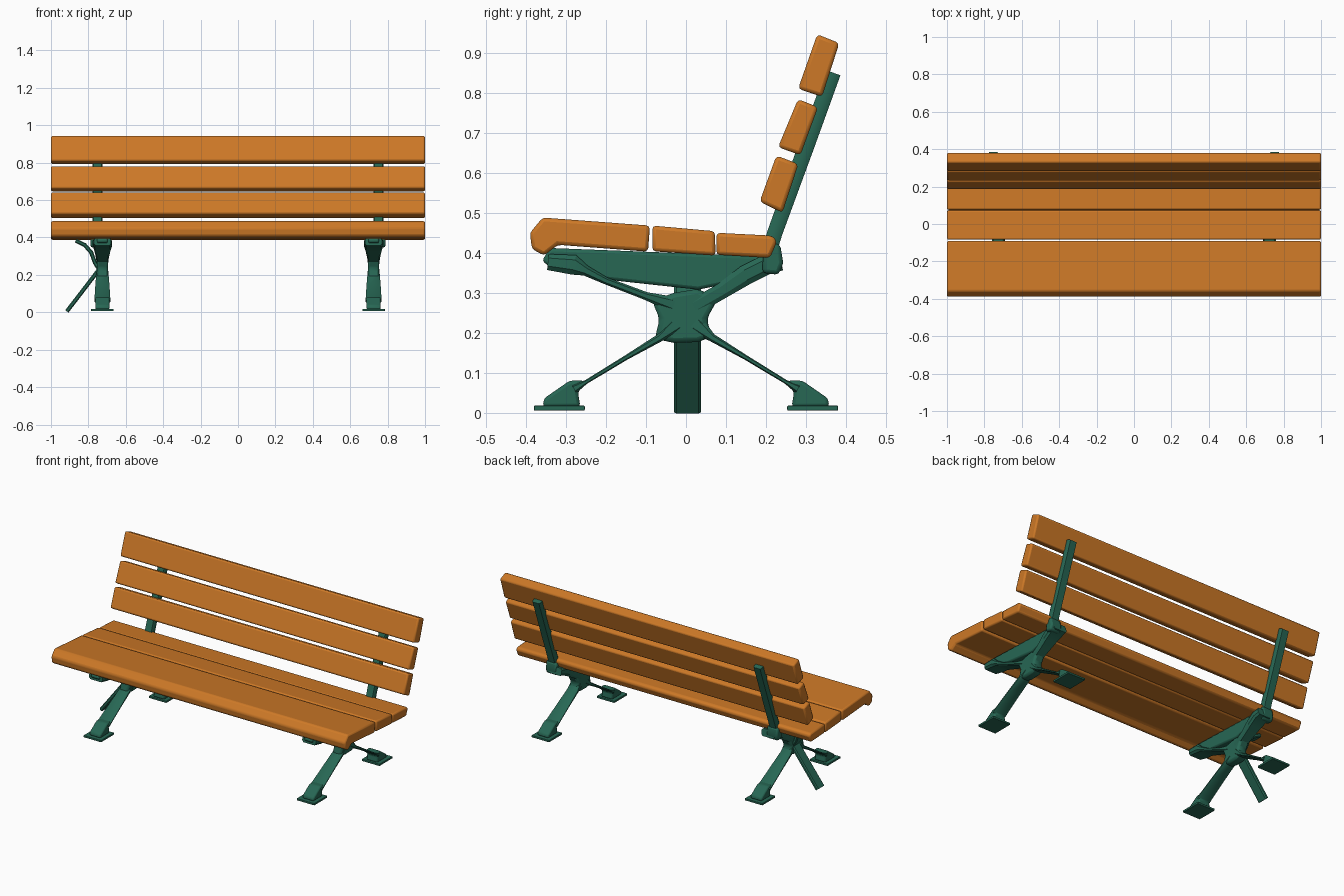
import bpy
import bmesh
from mathutils import Vector

cube = bpy.data.objects.get("Cube")
if cube:
    bpy.data.objects.remove(cube, do_unlink=True)


def material(name, rgb):
    m = bpy.data.materials.new(name)
    m.use_nodes = True
    color = (*rgb, 1)
    m.diffuse_color = color
    m.node_tree.nodes["Principled BSDF"].inputs["Base Color"].default_value = color
    return m


wood = material("orange wood", (0.61, 0.19, 0.02))
iron = material("green iron", (0.02, 0.135, 0.088))


def finish(name, bm, mat, bevel=0.0):
    bmesh.ops.recalc_face_normals(bm, faces=bm.faces)
    mesh = bpy.data.meshes.new(name)
    bm.to_mesh(mesh)
    bm.free()
    mesh.materials.append(mat)
    ob = bpy.data.objects.new(name, mesh)
    bpy.context.collection.objects.link(ob)
    if bevel:
        mod = ob.modifiers.new("Bevel", "BEVEL")
        mod.width = bevel
        mod.segments = 2
        mod.limit_method = "ANGLE"
    bpy.ops.object.select_all(action="DESELECT")
    ob.select_set(True)
    bpy.context.view_layer.objects.active = ob
    bpy.ops.object.shade_smooth_by_angle()
    return ob


def skin(bm, rings):
    """Join rings of points into a closed solid."""
    rows = [[bm.verts.new(p) for p in ring] for ring in rings]
    for a, b in zip(rows, rows[1:]):
        for i in range(len(a)):
            j = (i + 1) % len(a)
            bm.faces.new((a[i], a[j], b[j], b[i]))
    bm.faces.new(rows[0])
    bm.faces.new(rows[-1])


def prism(name, profile, x0, x1, mat, bevel):
    """Extrude a (y, z) profile along x."""
    bm = bmesh.new()
    skin(bm, [[(x, y, z) for y, z in profile] for x in (x0, x1)])
    return finish(name, bm, mat, bevel)


def strap(name, stations, across):
    """Loft a chamfered bar; each station is (point, half width, half thickness)."""
    across = Vector(across)
    pts = [Vector(s[0]) for s in stations]
    corner = [(1, .5), (.8, 1), (-.8, 1), (-1, .5), (-1, -.5), (-.8, -1), (.8, -1), (1, -.5)]
    rings = []
    for i, (_, w, t) in enumerate(stations):
        along = pts[min(i + 1, len(pts) - 1)] - pts[max(i - 1, 0)]
        normal = along.cross(across).normalized()
        rings.append([pts[i] + across * w * u + normal * t * v for u, v in corner])
    bm = bmesh.new()
    skin(bm, rings)
    return finish(name, bm, iron)


# Wooden slats: seat, then backrest
slats = {
    "front_seat_slat": [(-.39, .45), (-.358, .488), (-.09, .468), (-.095, .403),
                        (-.32, .42), (-.355, .393), (-.385, .41)],
    "middle_seat_slat": [(-.084, .468), (.072, .454), (.074, .393), (-.084, .404)],
    "rear_seat_slat": [(.076, .45), (.215, .443), (.228, .43), (.21, .387), (.076, .395)],
    "lower_back_slat": [(.226, .643), (.281, .622), (.241, .5), (.184, .528)],
    "middle_back_slat": [(.28, .784), (.33, .764), (.286, .644), (.23, .664)],
    "upper_back_slat": [(.328, .946), (.383, .924), (.34, .79), (.28, .81)],
}
for name, profile in slats.items():
    prism(name, profile, -1, 1, wood, .009)

# Cast iron frames, one near each end
for side, label in ((-1, "right"), (1, "left")):
    cx = .725 * side

    def bar(name, path, x=cx):
        strap(f"{label}_{name}", [((x, y, z), w, t) for y, z, w, t in path], (1, 0, 0))

    def cast(name, profile, half, bevel=.008, x=cx):
        prism(f"{label}_{name}", profile, x - half, x + half, iron, bevel)

    # Beam carrying the seat, and the flared hub below it
    cast("seat_beam", [(-.34, .412), (-.36, .38), (-.33, .357), (-.2, .333), (.03, .308),
                       (.14, .33), (.225, .36), (.225, .39)], .028)
    cast("hub", [(-.085, .28), (-.066, .235), (-.078, .185), (-.03, .175), (.03, .177),
                 (.064, .19), (.052, .235), (.08, .285), (.03, .31), (-.03, .3)], .03, .012)

    # Arms spreading from the hub to the ends of the beam
    bar("front_arm", [(-.03, .27, .03, .02), (-.1, .292, .034, .01), (-.2, .33, .042, .009),
                      (-.25, .355, .05, .013), (-.28, .37, .052, .025), (-.345, .377, .046, .02)])
    bar("rear_arm", [(.02, .265, .03, .02), (.09, .305, .035, .02), (.15, .345, .042, .025),
                     (.2, .37, .048, .025), (.238, .378, .045, .022)])

    # Sloping back post in its socket
    post_x = .752 * side
    bar("back_post", [(.205, .395, .027, .019), (.222, .45, .027, .019),
                      (.3, .665, .027, .02), (.368, .85, .027, .019)], post_x)
    cast("post_socket", [(.19, .35), (.232, .345), (.243, .375), (.235, .422), (.195, .425)],
         .036, .01, post_x)

    # Legs and feet, mirrored front to back
    for s, end in ((-1, "front"), (1, "rear")):
        bar(f"{end}_leg", [(.02 * s, .225, .03, .025), (.065 * s, .188, .034, .01),
                           (.15 * s, .138, .038, .006), (.25 * s, .077, .042, .005),
                           (.28 * s, .06, .042, .012)])
        foot = [(.358, .015), (.355, .036), (.29, .081), (.247, .08), (.27, .053), (.264, .015)]
        cast(f"{end}_foot", [(y * s, z) for y, z in foot], .038)
        plate = [(.38, .006), (.38, .018), (.253, .018), (.253, .006)]
        cast(f"{end}_foot_plate", [(y * s, z) for y, z in plate], .06, .002)

# Side prop and curved bracket on one frame only
prop = [(-.915, .005), (-.83, .115), (-.765, .2), (-.735, .24)]
bracket = [(-.73, .21), (-.765, .265), (-.785, .32), (-.82, .36), (-.868, .383)]
for name, path in (("side_prop", prop), ("side_bracket", bracket)):
    strap(name, [((x, .004, z), .034, .011) for x, z in path], (0, 1, 0))
